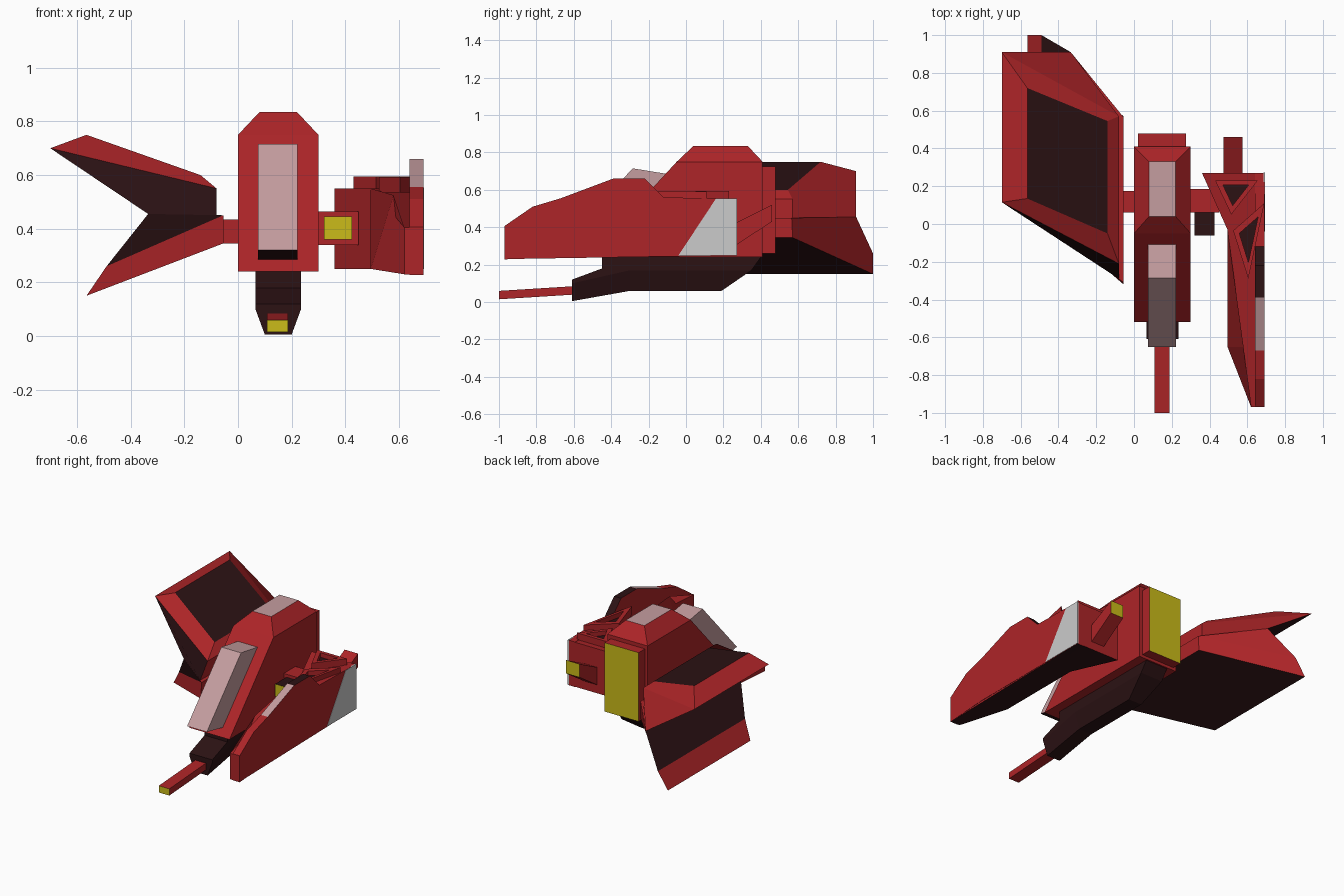
import bpy, bmesh

if "Cube" in bpy.data.objects:
    bpy.data.objects.remove(bpy.data.objects["Cube"])


def material(name, rgb):
    m = bpy.data.materials.new(name)
    m.diffuse_color = (*rgb, 1)
    m.use_nodes = True
    m.node_tree.nodes["Principled BSDF"].inputs["Base Color"].default_value = m.diffuse_color
    return m


RED = material("red", (0.42, 0.018, 0.021))
DARK = material("dark", (0.025, 0.006, 0.007))
PINK = material("pale_glass", (0.56, 0.34, 0.35))
YELLOW = material("yellow", (0.6, 0.5, 0.01))
GREY = material("grey", (0.6, 0.6, 0.6))
MATS = [RED, DARK, PINK, YELLOW, GREY]


def loft(name, start, end, mat=RED, cap0=None, cap1=None, sides=None):
    """Join two rings of equal length; caps and single sides may differ in colour."""
    bm = bmesh.new()
    a = [bm.verts.new(p) for p in start]
    b = [bm.verts.new(p) for p in end]
    n = len(a)
    bm.faces.new(a).material_index = MATS.index(cap0 or mat)
    bm.faces.new(b[::-1]).material_index = MATS.index(cap1 or mat)
    for i in range(n):
        j = (i + 1) % n
        f = bm.faces.new((a[i], b[i], b[j], a[j]))
        f.material_index = MATS.index((sides or {}).get(i, mat))
    bmesh.ops.recalc_face_normals(bm, faces=bm.faces)
    me = bpy.data.meshes.new(name)
    bm.to_mesh(me)
    bm.free()
    for m in MATS:
        me.materials.append(m)
    ob = bpy.data.objects.new(name, me)
    bpy.context.collection.objects.link(ob)
    return ob


def slab(name, x0, x1, profile, mat=RED, **kw):
    """Extrude a side profile of (y, z) points from x0 to x1."""
    return loft(name, [(x0, y, z) for y, z in profile],
                [(x1, y, z) for y, z in profile], mat, **kw)


def rect_y(x0, x1, y, z0, z1):
    return [(x0, y, z0), (x1, y, z0), (x1, y, z1), (x0, y, z1)]


def rect_z(x0, x1, y0, y1, z):
    return [(x0, y0, z), (x1, y0, z), (x1, y1, z), (x0, y1, z)]


# Central hull with bevelled roof, canopy and rear engine
slab("hull", 0, 0.3, [(-0.52, 0.24), (-0.05, 0.75), (0.41, 0.75), (0.41, 0.24)])
loft("hull_roof", rect_z(0, 0.3, -0.05, 0.41, 0.75),
     rect_z(0.08, 0.22, 0.04, 0.33, 0.835), cap1=PINK)
slab("canopy", 0.075, 0.222,
     [(-0.65, 0.32), (-0.285, 0.715), (-0.1, 0.685), (-0.48, 0.285)], PINK,
     sides={3: DARK})
loft("rear_engine", rect_y(0.02, 0.275, 0.41, 0.26, 0.725),
     rect_y(0.02, 0.275, 0.478, 0.26, 0.725), cap1=YELLOW)

# Belly pod, gun shroud and barrel
slab("pod_upper", 0.065, 0.235, [(-0.45, 0.24), (-0.45, 0.17), (0.35, 0.17), (0.4, 0.24)], DARK)
loft("pod_lower", rect_z(0.065, 0.235, -0.45, 0.35, 0.17),
     rect_z(0.1, 0.2, -0.3, 0.19, 0.06), DARK)


def shroud(y, top, mid, low):
    return [(0.1, y, low), (0.2, y, low), (0.235, y, mid),
            (0.235, y, top), (0.065, y, top), (0.065, y, mid)]


loft("gun_shroud", shroud(-0.61, 0.12, 0.1, 0.005), shroud(-0.3, 0.235, 0.17, 0.06), DARK)
loft("gun_barrel", rect_y(0.108, 0.187, -1, 0.015, 0.06),
     rect_y(0.108, 0.187, -0.6, 0.04, 0.085), cap0=YELLOW)

# Wing connectors and side gun
loft("left_connector", rect_y(-0.06, 0, 0.06, 0.345, 0.435), rect_y(-0.06, 0, 0.175, 0.345, 0.435))
loft("right_connector", rect_y(0.3, 0.45, 0.06, 0.34, 0.465), rect_y(0.3, 0.45, 0.185, 0.34, 0.465))
loft("side_gun", rect_y(0.32, 0.425, -0.06, 0.36, 0.445),
     rect_y(0.32, 0.425, 0.06, 0.36, 0.445), DARK, cap0=YELLOW)

# Left wing: bevelled top panel and upper wedge
rim = [(-0.7, 0.115, 0.7), (-0.08, -0.21, 0.55), (-0.08, 0.57, 0.55), (-0.7, 0.91, 0.7)]
panel = [(-0.565, 0.135, 0.75), (-0.14, -0.05, 0.6), (-0.14, 0.545, 0.6), (-0.565, 0.72, 0.75)]
loft("upper_wing_panel", rim, panel, cap1=DARK)
keel = [(-0.335, -0.1, 0.455), (-0.335, 0.91, 0.455)]
loft("upper_wing", [rim[0], keel[0], (-0.08, -0.29, 0.45), rim[1]],
     [rim[3], keel[1], (-0.08, 0.57, 0.45), rim[2]], cap0=DARK, sides={0: DARK})

# Left wing: lower wedge and lower blade
edge = [(-0.49, 0.07, 0.26), (-0.49, 1.0, 0.26)]
root = [(-0.055, -0.31, 0.45), (-0.055, 0.565, 0.45)]
loft("lower_wing", [keel[0], edge[0], root[0]], [keel[1], edge[1], root[1]],
     cap0=DARK, sides={0: DARK})
loft("lower_wing_blade", [edge[0], (-0.565, 0.12, 0.15), (-0.055, -0.32, 0.345), root[0]],
     [edge[1], (-0.565, 1.0, 0.15), (-0.055, 0.57, 0.345), root[1]], sides={1: DARK})

# Right wing: tapered body with a flat outer plate
loft("right_wing_body",
     [(0.69, -0.97, 0.23), (0.62, -0.97, 0.23), (0.495, -0.65, 0.25),
      (0.495, -0.03, 0.25), (0.36, 0.27, 0.25), (0.69, 0.27, 0.25)],
     [(0.69, -0.97, 0.405), (0.62, -0.97, 0.405), (0.58, -0.65, 0.525),
      (0.495, -0.03, 0.55), (0.36, 0.27, 0.55), (0.69, 0.27, 0.55)], cap0=DARK)
slab("right_wing_plate", 0.64, 0.692,
     [(-0.97, 0.228), (-0.97, 0.407), (-0.82, 0.51), (-0.67, 0.555), (-0.39, 0.66), (-0.22, 0.66),
      (-0.12, 0.56), (0.27, 0.552), (0.27, 0.248), (-0.68, 0.248)],
     sides={3: PINK, 4: DARK, 5: DARK, 8: DARK, 9: DARK})
slab("grey_side_panel", 0.685, 0.694, [(-0.04, 0.25), (0.16, 0.553), (0.272, 0.553), (0.272, 0.25)], GREY)
loft("right_exhaust", rect_y(0.475, 0.575, 0.26, 0.3, 0.42),
     rect_y(0.475, 0.575, 0.46, 0.43, 0.52), cap1=YELLOW)


# Raised triangular frames on top of the right wing
def triangle_frame(name, pts, z0, z1):
    cx, cy = sum(p[0] for p in pts) / 3, sum(p[1] for p in pts) / 3
    inner = [(cx + (x - cx) * 0.6, cy + (y - cy) * 0.6) for x, y in pts]
    for i in range(3):
        quad = [pts[i], pts[(i + 1) % 3], inner[(i + 1) % 3], inner[i]]
        loft(f"{name}_bar_{i + 1}", [(x, y, z0) for x, y in quad], [(x, y, z1) for x, y in quad])
    loft(f"{name}_floor", [(x, y, z0) for x, y in inner],
         [(x, y, z0 + 0.025) for x, y in inner], DARK)


triangle_frame("rear_triangle", [(0.43, 0.23), (0.655, 0.23), (0.515, 0.05)], 0.54, 0.595)
triangle_frame("front_triangle", [(0.69, 0.11), (0.525, -0.035), (0.605, -0.29)], 0.535, 0.592)
